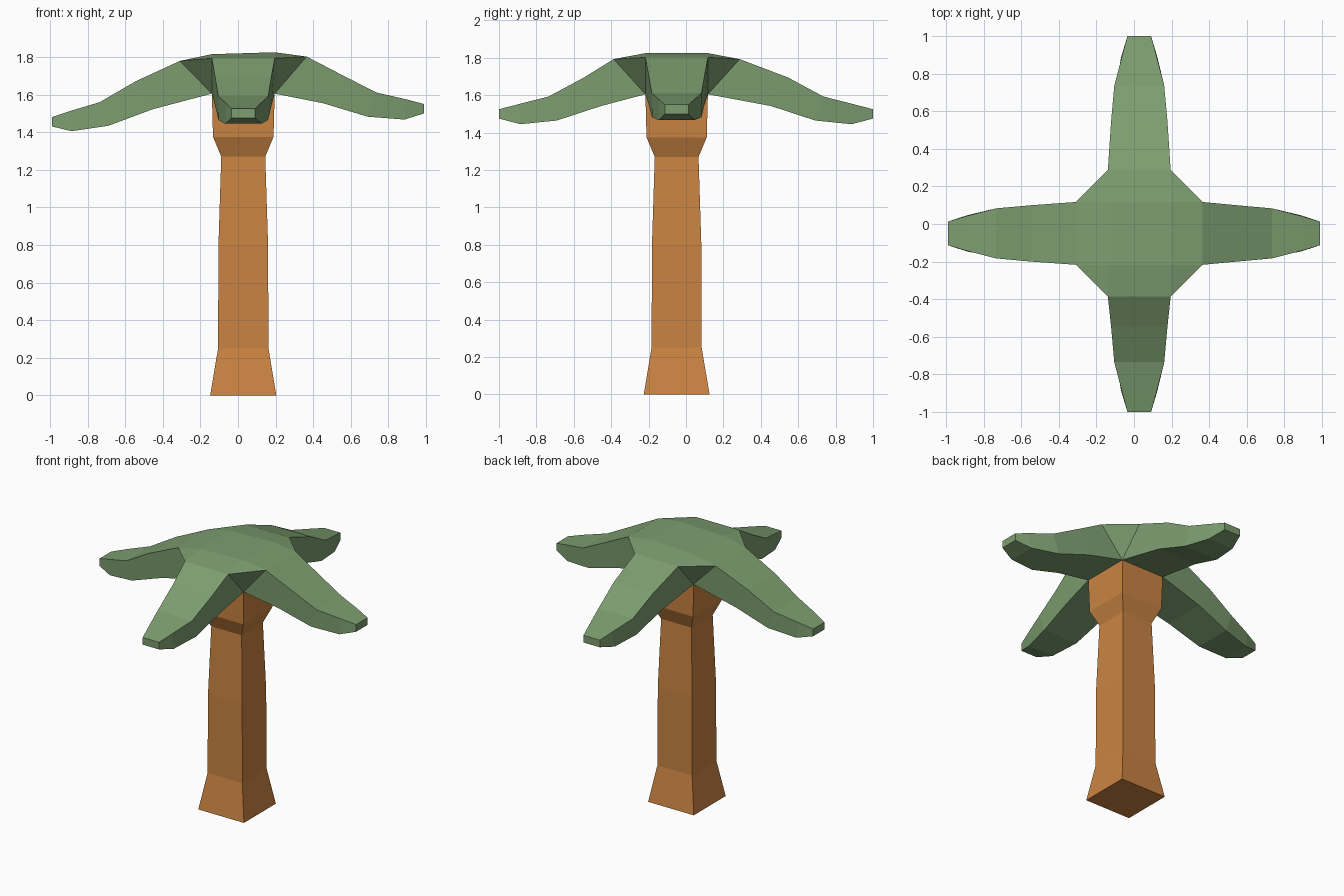
import bpy, bmesh

if "Cube" in bpy.data.objects:
    bpy.data.objects.remove(bpy.data.objects["Cube"])

CX, CY = 0.028, -0.05      # trunk axis
HALF = 0.167               # half width of trunk top and crown
SEAM_Z = 1.605             # where the crown meets the trunk


def material(name, rgb):
    m = bpy.data.materials.new(name)
    m.diffuse_color = (*rgb, 1)
    m.use_nodes = True
    m.node_tree.nodes["Principled BSDF"].inputs["Base Color"].default_value = m.diffuse_color
    return m


def finish(bm, name, mat):
    bmesh.ops.remove_doubles(bm, verts=bm.verts, dist=0.0005)
    bmesh.ops.recalc_face_normals(bm, faces=bm.faces)
    me = bpy.data.meshes.new(name)
    bm.to_mesh(me)
    bm.free()
    me.materials.append(mat)
    ob = bpy.data.objects.new(name, me)
    bpy.context.collection.objects.link(ob)
    return ob


def face(bm, pts):
    bm.faces.new([bm.verts.new(p) for p in pts])


def bridge(bm, a, b):
    for i in range(4):
        j = (i + 1) % 4
        face(bm, [a[i], a[j], b[j], b[i]])


brown = material("trunk brown", (0.59, 0.23, 0.055))
green = material("leaf green", (0.205, 0.342, 0.162))

SQUARE = [(-1, -1), (1, -1), (1, 1), (-1, 1)]

# Trunk: square rings stacked upward
bm = bmesh.new()
profile = [(0, 0.176), (0.25, 0.134), (0.8, 0.132), (1.27, 0.117),
           (1.375, 0.161), (SEAM_Z, HALF)]
rings = [[(CX + sx * h, CY + sy * h, z) for sx, sy in SQUARE] for z, h in profile]
face(bm, rings[0])
for a, b in zip(rings, rings[1:]):
    bridge(bm, a, b)
finish(bm, "trunk", brown)

# Crown: four drooping leaves joined by a flat top and corner webs
bm = bmesh.new()


def top_corner(sx, sy):
    return (CX + sx * HALF, CY + sy * HALF, 1.825 if sx > 0 else 1.815)


face(bm, [top_corner(*s) for s in SQUARE])

# direction, tip reach, height change at the tip
LEAVES = [((1, 0), 0.99, 0.025), ((-1, 0), 0.99, -0.045),
          ((0, 1), 1.0, 0.0), ((0, -1), 1.0, 0.0)]
# top reach, top z, top half width, bottom reach, bottom z, bottom half width
SECTIONS = [(0.545, 1.695, 0.15, 0.455, 1.542, 0.15),
            (0.735, 1.593, 0.133, 0.69, 1.465, 0.132),
            (0.90, 1.551, 0.09, 0.885, 1.445, 0.097),
            (1.0, 1.525, 0.063, 1.0, 1.475, 0.063)]
roots = {}
for (dx, dy), reach, lift in LEAVES:
    def at(s, lateral, z):
        if dx:
            return (dx * s, CY + lateral, z)
        return (CX + lateral, dy * s, z)

    edge = HALF + dx * CX + dy * CY
    inner = edge + 0.17
    zi = 1.793 + lift * inner
    ring = [at(inner, -HALF, zi), at(inner, HALF, zi),
            at(edge, HALF, SEAM_Z), at(edge, -HALF, SEAM_Z)]
    roots[(dx, dy)] = ring
    # Slope from the flat top down to the leaf root
    zt = 1.825 if dx > 0 else 1.815
    if dx:
        face(bm, [at(edge, -HALF, zt), at(edge, HALF, zt), ring[1], ring[0]])
    else:
        face(bm, [top_corner(-1, dy), top_corner(1, dy), ring[1], ring[0]])
    # Leaf blade and tip
    for st, ztop, wt, sb, zbot, wb in SECTIONS:
        st, sb = min(st, reach), min(sb, reach)
        nxt = [at(st, -wt, ztop + lift * st), at(st, wt, ztop + lift * st),
               at(sb, wb, zbot + lift * sb), at(sb, -wb, zbot + lift * sb)]
        bridge(bm, ring, nxt)
        ring = nxt
    face(bm, ring)

# Corner webs between neighbouring leaves
for sx, sy in SQUARE:
    px = roots[(sx, 0)][1 if sy > 0 else 0]
    py = roots[(0, sy)][1 if sx > 0 else 0]
    face(bm, [top_corner(sx, sy), px, py])
    face(bm, [(CX + sx * HALF, CY + sy * HALF, SEAM_Z), px, py])

finish(bm, "palm_leaves", green)
